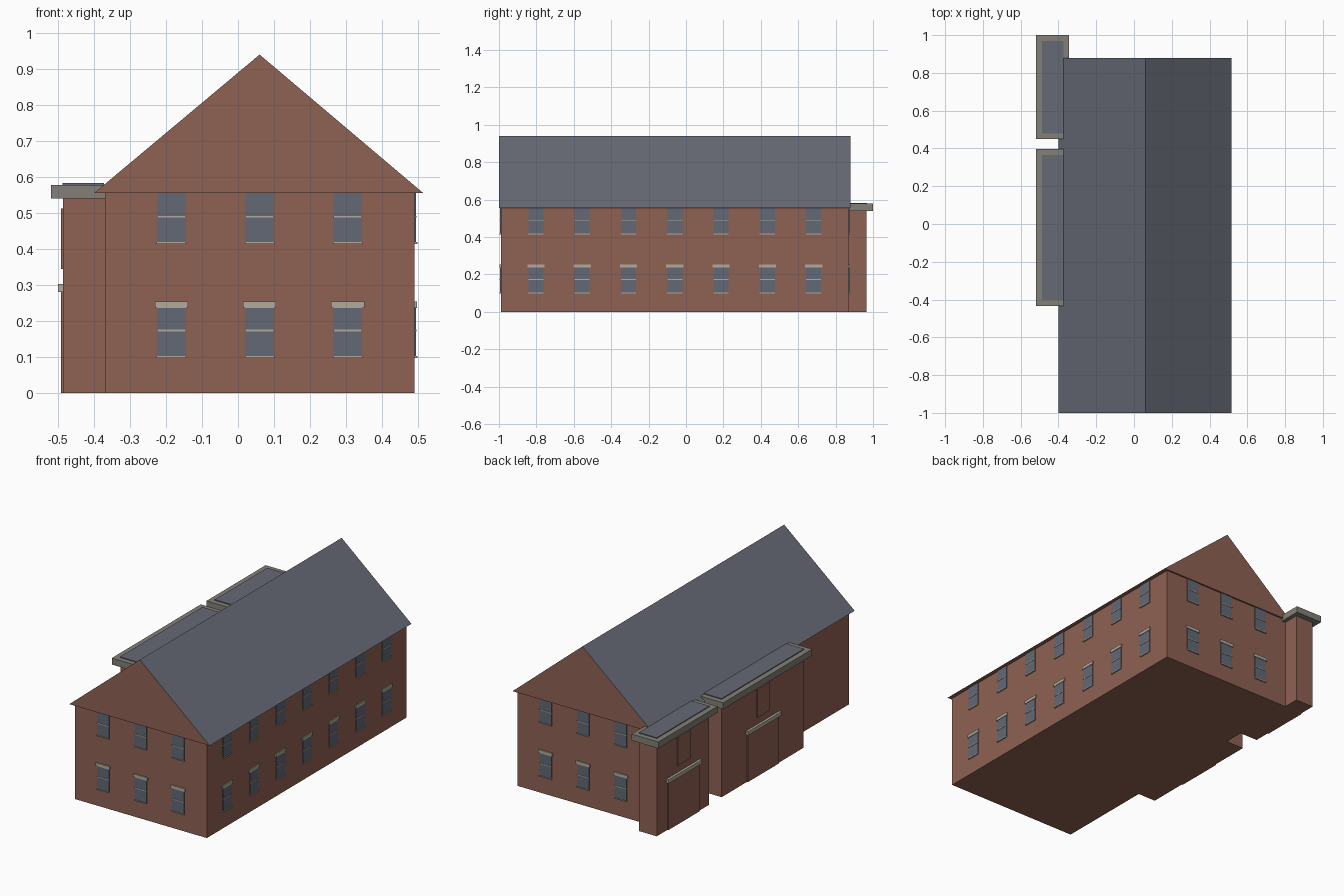
import bpy
from mathutils import Matrix, Vector
from math import pi

cube = bpy.data.objects.get("Cube")
if cube:
    bpy.data.objects.remove(cube, do_unlink=True)


def material(name, r, g, b):
    m = bpy.data.materials.new(name)
    m.use_nodes = True
    m.diffuse_color = (r, g, b, 1)
    m.node_tree.nodes["Principled BSDF"].inputs["Base Color"].default_value = (r, g, b, 1)
    return m


brick = material("brick", 0.275, 0.120, 0.086)
slate = material("slate", 0.135, 0.144, 0.178)
stone = material("grey stone", 0.225, 0.214, 0.183)
trim = material("pale stone", 0.44, 0.41, 0.33)
glass = material("window glass", 0.122, 0.138, 0.178)


def add_mesh(name, verts, faces, *mats):
    mesh = bpy.data.meshes.new(name)
    mesh.from_pydata(verts, [], faces)
    for m in mats:
        mesh.materials.append(m)
    obj = bpy.data.objects.new(name, mesh)
    bpy.context.collection.objects.link(obj)
    return obj


def box(name, xs, ys, zs, mat, place=Matrix.Identity(4)):
    verts = [place @ Vector((x, y, z)) for x in xs for y in ys for z in zs]
    faces = [(0, 1, 3, 2), (4, 6, 7, 5), (0, 4, 5, 1), (2, 3, 7, 6), (0, 2, 6, 4), (1, 5, 7, 3)]
    return add_mesh(name, verts, faces, mat)


# Main block
X0, X1, Y0, Y1, EAVE = -0.37, 0.49, -0.99, 0.87, 0.555
MID = 0.06
box("main_walls", (X0, X1), (Y0, Y1), (0, EAVE), brick)

# Gabled roof: brick ends, slate slopes
profile = [(-0.40, EAVE), (0.515, EAVE), (MID, 0.94)]
roof = add_mesh("gabled_roof", [(x, y, z) for y in (-1, 0.88) for x, z in profile],
                [(0, 1, 2), (3, 5, 4), (0, 3, 4, 1), (1, 4, 5, 2), (2, 5, 3, 0)], brick, slate)
for f in roof.data.polygons:
    f.material_index = int(f.normal.z > 0.1)


# Sash window: local y points out of the wall, z = 0 is its sill
def window(name, x, y, z, angle, lintel):
    place = Matrix.Translation((x, y, z)) @ Matrix.Rotation(angle, 4, "Z")
    w = 0.04
    box(name + "_glass", (-w, w), (-0.005, 0.004), (0, 0.139), glass, place)
    box(name + "_sash_bar", (-w, w), (0, 0.006), (0.071, 0.076), trim, place)
    box(name + "_sill", (-w - 0.001, w + 0.001), (0, 0.008), (-0.002, 0.003), trim, place)
    if lintel:
        box(name + "_lintel", (-0.046, 0.046), (-0.005, 0.007), (0.136, 0.154), trim, place)


for floor, z in (("lower", 0.10), ("upper", 0.416)):
    lintel = floor == "lower"
    for i in range(3):
        x = MID + (i - 1) * 0.245
        window(f"front_{floor}_window_{i}", x, Y0, z, pi, lintel)
        window(f"back_{floor}_window_{i}", x, Y1, z, 0, lintel)
    for i in range(7):
        window(f"side_{floor}_window_{i}", X1, -0.06 + (i - 3) * 0.2475, z, -pi / 2, lintel)


# Flat-roofed side wings with blind door and window panels
def wing(name, y0, y1, centre, cap_x):
    wall = -0.486
    box(name + "_walls", (wall, X0 + 0.001), (y0, y1), (0, 0.54), brick)
    box(name + "_cap", (-0.52, cap_x), (y0 - 0.033, y1 + 0.034), (0.54, 0.578), stone)
    box(name + "_flat_roof", (-0.488, -0.372), (y0 - 0.003, y1 + 0.003), (0.57, 0.583), slate)
    for part, half, zs, out, mat in (("door_panel", 0.145, (0, 0.28), 0.006, brick),
                                     ("upper_panel", 0.058, (0.345, 0.513), 0.006, brick),
                                     ("door_lintel", 0.155, (0.28, 0.303), 0.014, trim)):
        box(f"{name}_{part}", (wall - out, wall + 0.005), (centre - half, centre + half), zs, mat)


wing("long_wing", -0.40, 0.362, -0.02, -0.37)
wing("short_wing", 0.482, 0.966, 0.72, -0.345)
